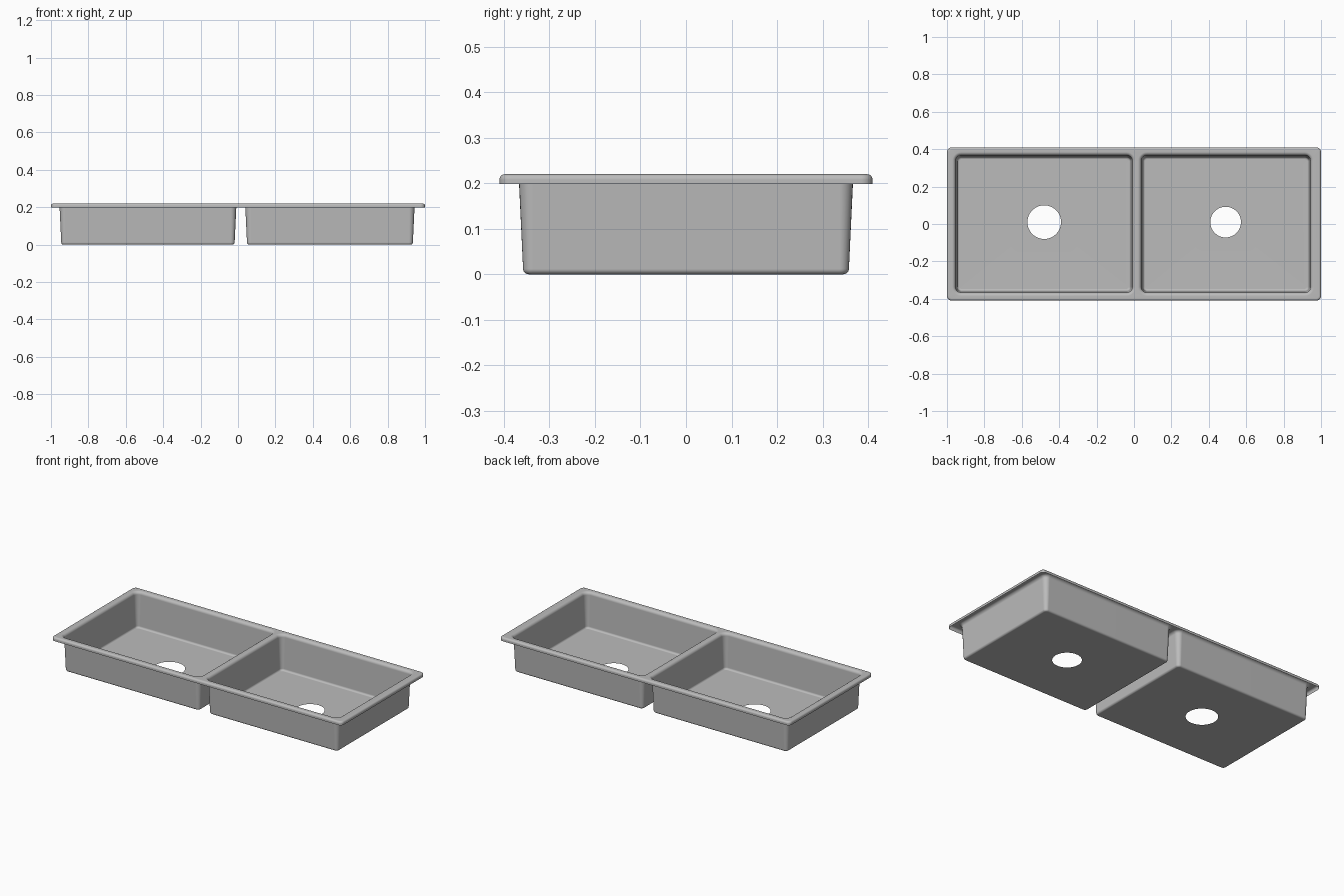
import bpy
import bmesh
from math import sin, cos, pi, radians

cube = bpy.data.objects.get("Cube")
if cube:
    bpy.data.objects.remove(cube)

TOP = 0.22
CORNER_STEPS = 6
FILLET_STEPS = 6

steel = bpy.data.materials.new("brushed grey steel")
steel.use_nodes = True
steel.diffuse_color = (0.5, 0.5, 0.5, 1)
steel.node_tree.nodes["Principled BSDF"].inputs["Base Color"].default_value = (0.5, 0.5, 0.5, 1)

bm = bmesh.new()


def close_loop(points):
    """Add a closed ring of vertices and edges."""
    verts = [bm.verts.new(p) for p in points]
    for a, b in zip(verts, verts[1:] + verts[:1]):
        bm.edges.new((a, b))
    return verts


def rounded_ring(box, inset, radius, z):
    """Rounded rectangle ring, shrunk by inset."""
    x0, x1, y0, y1 = box
    x0, x1, y0, y1 = x0 + inset, x1 - inset, y0 + inset, y1 - inset
    r = max(radius - inset, 0.004)
    centres = [(x1 - r, y1 - r), (x0 + r, y1 - r), (x0 + r, y0 + r), (x1 - r, y0 + r)]
    points = []
    for quarter, (cx, cy) in enumerate(centres):
        for i in range(CORNER_STEPS + 1):
            a = (quarter + i / CORNER_STEPS) * pi / 2
            points.append((cx + r * cos(a), cy + r * sin(a), z))
    return close_loop(points)


def circle_ring(cx, cy, r, z, count=48):
    return close_loop([(cx + r * cos(2 * pi * i / count),
                        cy + r * sin(2 * pi * i / count), z) for i in range(count)])


def skin(rings):
    """Join successive rings with quads."""
    for low, high in zip(rings, rings[1:]):
        n = len(low)
        for i in range(n):
            j = (i + 1) % n
            bm.faces.new((low[i], low[j], high[j], high[i]))


def fill_flat(rings):
    """Fill the flat area between an outer ring and the rings inside it."""
    edges = [bm.edges.get((a, b)) for ring in rings
             for a, b in zip(ring, ring[1:] + ring[:1])]
    bmesh.ops.triangle_fill(bm, edges=edges, use_beauty=True, normal=(0, 0, 1))


def bowl(box, drain):
    """Pressed bowl from its drain hole to the rolled top edge; returns the top ring."""
    edge_r, foot_r, taper, corner = 0.018, 0.012, 0.009, 0.03
    rings = []
    # rounded foot
    for i in range(FILLET_STEPS + 1):
        a = i / FILLET_STEPS * pi / 2
        rings.append(rounded_ring(box, taper + foot_r * (1 - sin(a)), corner,
                                  foot_r * (1 - cos(a))))
    # tapered wall and rolled upper edge
    for i in range(FILLET_STEPS + 1):
        a = i / FILLET_STEPS * pi / 2
        rings.append(rounded_ring(box, -edge_r * (1 - cos(a)), corner,
                                  TOP - edge_r * (1 - sin(a))))
    skin(rings)
    fill_flat([rings[0], circle_ring(*drain, 0)])
    return rings[-1]


# Bowls with their drains
right_top = bowl((-0.954, -0.009, -0.367, 0.367), (-0.48, 0.01, 0.09))
left_top = bowl((0.039, 0.944, -0.367, 0.367), (0.49, 0.01, 0.082))

# Outer lip of the rim, rolled over and turned down
rim_box = (-1, 1, -0.41, 0.41)
lip_r = 0.012
lip = [rounded_ring(rim_box, 0, 0.025, 0.198)]
for i in range(FILLET_STEPS + 1):
    a = i / FILLET_STEPS * pi / 2
    lip.append(rounded_ring(rim_box, lip_r * (1 - cos(a)), 0.025, TOP - lip_r * (1 - sin(a))))
skin(lip)

# Flat deck around and between the bowls
fill_flat([lip[-1], right_top, left_top])

bmesh.ops.recalc_face_normals(bm, faces=bm.faces[:])
bm.normal_update()
deck = max(bm.faces, key=lambda f: f.calc_center_median().z)
if deck.normal.z < 0:
    bmesh.ops.reverse_faces(bm, faces=bm.faces[:])

mesh = bpy.data.meshes.new("double_sink")
bm.to_mesh(mesh)
bm.free()
mesh.materials.append(steel)
sink = bpy.data.objects.new("double_sink", mesh)
bpy.context.collection.objects.link(sink)

# Smooth shading with clean flat areas
bpy.context.view_layer.objects.active = sink
sink.select_set(True)
bpy.ops.object.shade_smooth_by_angle(angle=radians(40))
weighted = sink.modifiers.new("clean_normals", 'WEIGHTED_NORMAL')
weighted.keep_sharp = True
